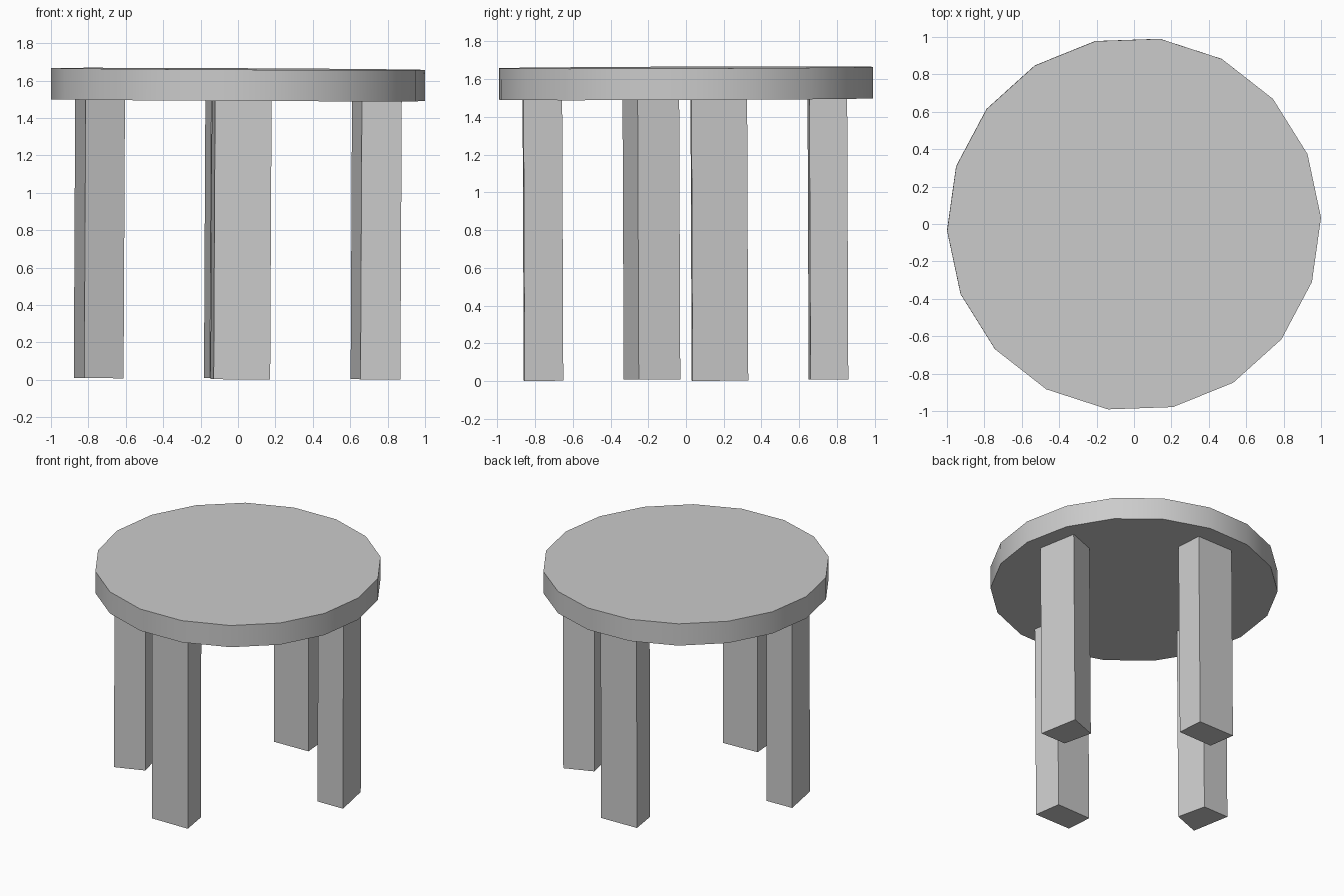
import bpy, bmesh, math
from mathutils import Matrix

if "Cube" in bpy.data.objects:
    bpy.data.objects.remove(bpy.data.objects["Cube"])

# Whole stool leans very slightly
LEAN = Matrix.Rotation(math.radians(0.29), 4, 'Y') @ Matrix.Rotation(math.radians(0.23), 4, 'X')


def prism(name, outline, z0, z1):
    bm = bmesh.new()
    low = [bm.verts.new((x, y, z0)) for x, y in outline]
    high = [bm.verts.new((x, y, z1)) for x, y in outline]
    bm.faces.new(low[::-1])
    bm.faces.new(high)
    n = len(outline)
    for i in range(n):
        j = (i + 1) % n
        bm.faces.new((low[i], low[j], high[j], high[i]))
    bm.transform(LEAN)
    bmesh.ops.recalc_face_normals(bm, faces=bm.faces)
    mesh = bpy.data.meshes.new(name)
    bm.to_mesh(mesh)
    bm.free()
    obj = bpy.data.objects.new(name, mesh)
    bpy.context.collection.objects.link(obj)
    return obj


# Round 18-sided seat, turned a little, smooth rim
turn = math.radians(2)
seat_outline = [(math.cos(turn + math.tau * i / 18) - 0.008,
                 math.sin(turn + math.tau * i / 18) + 0.006) for i in range(18)]
seat = prism("seat", seat_outline, 1.495, 1.662)
bpy.ops.object.select_all(action='DESELECT')
seat.select_set(True)
bpy.context.view_layer.objects.active = seat
bpy.ops.object.shade_smooth_by_angle(angle=math.radians(30))

# Slightly irregular four-sided legs; opposite legs are half-turn copies
right_leg = [(0.655, 0.03), (0.868, 0.035), (0.812, 0.33), (0.602, 0.25)]
front_leg = [(-0.13, -0.86), (0.172, -0.855), (0.14, -0.65), (-0.147, -0.66)]


def half_turn(outline):
    return [(-x - 0.01, -y) for x, y in outline]


for name, outline in (("right_leg", right_leg), ("left_leg", half_turn(right_leg)),
                      ("front_leg", front_leg), ("back_leg", half_turn(front_leg))):
    prism(name, outline, 0.006, 1.497)
